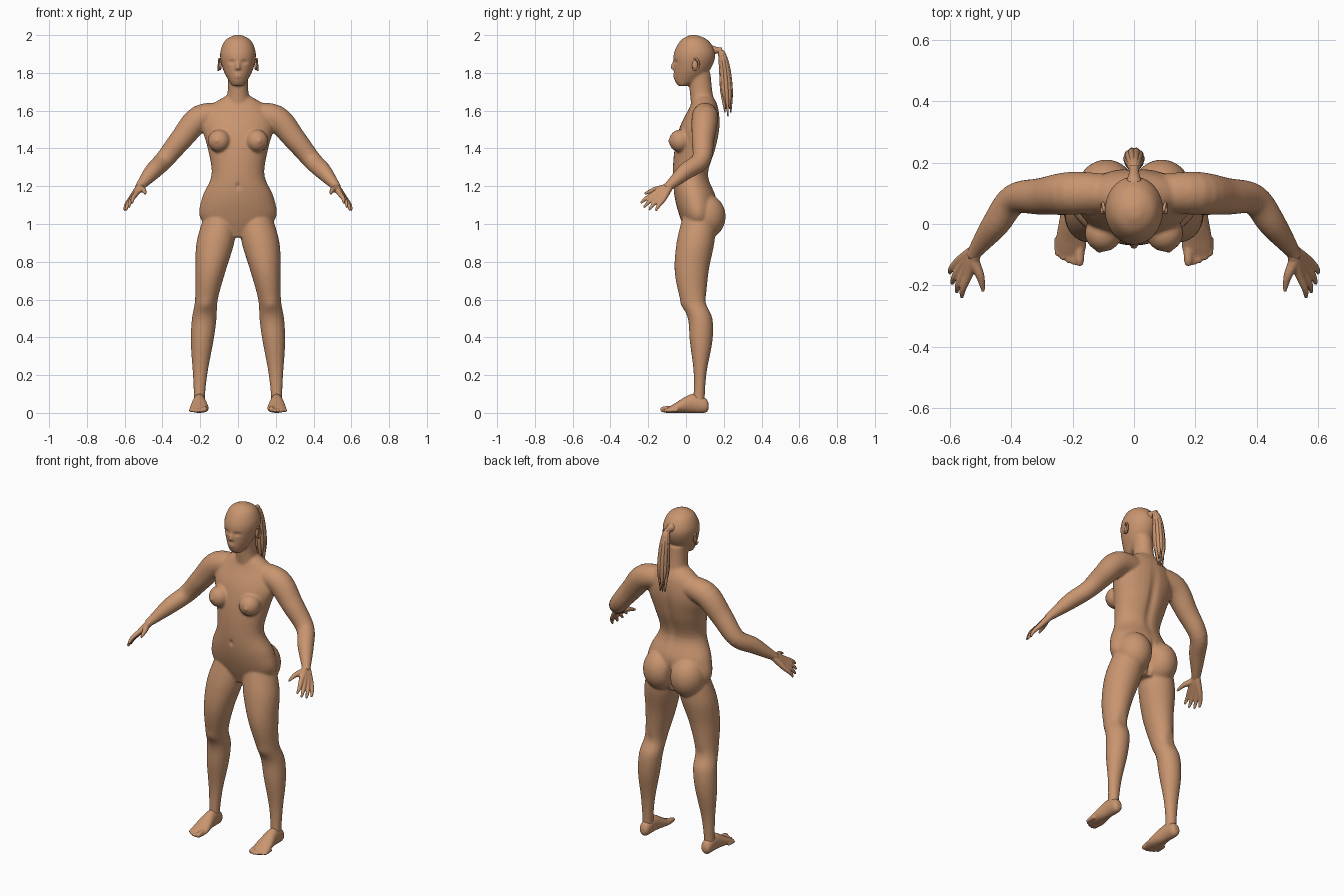
import bpy, bmesh, math
from mathutils import Vector, Matrix

if "Cube" in bpy.data.objects:
    bpy.data.objects.remove(bpy.data.objects["Cube"])

SKIN_COLOR = (0.58, 0.3, 0.16, 1)
skin = bpy.data.materials.new("warm_skin")
skin.use_nodes = True
skin.diffuse_color = SKIN_COLOR
skin.node_tree.nodes["Principled BSDF"].inputs["Base Color"].default_value = SKIN_COLOR

SEGMENTS = 32
STEPS = 5
ANGLES = [math.tau * i / SEGMENTS for i in range(SEGMENTS)]


def smooth_path(points):
    """Catmull-Rom curve through a few control rows."""
    rows = [Vector(p) for p in points]
    rows = [rows[0]] + rows + [rows[-1]]
    path = []
    for before, start, end, after in zip(rows, rows[1:], rows[2:], rows[3:]):
        for step in range(STEPS):
            t = step / STEPS
            leave, arrive = (end - before) / 2, (after - start) / 2
            bend = (end - start) * 3 - leave * 2 - arrive
            curl = (start - end) * 2 + leave + arrive
            path.append(start + leave * t + bend * t * t + curl * t * t * t)
    return path + [rows[-1]]


def bridge(bm, rings):
    """Skin a stack of closed rings and cap both ends."""
    rows = [[bm.verts.new(point) for point in ring] for ring in rings]
    for lower, upper in zip(rows, rows[1:]):
        for i in range(SEGMENTS):
            bm.faces.new((lower[i - 1], lower[i], upper[i], upper[i - 1]))
    bm.faces.new(rows[0][::-1])
    bm.faces.new(rows[-1])


def loft(bm, sections, middle=lambda position: 0, along_y=False):
    """Oval sections of (position, half width, low side, high side)."""
    rings = []
    for position, half, low, high in smooth_path(sections):
        ring = []
        for angle in ANGLES:
            x = middle(position) + half * math.cos(angle)
            other = (low + high) / 2 + math.sin(angle) * (high - low) / 2
            ring.append((x, position, other) if along_y else (x, other, position))
        rings.append(ring)
    bridge(bm, rings)


def tube(bm, points, radii, side=1):
    """Round limb through the points, with a radius at each."""
    path = smooth_path([(x * side, y, z, r) for (x, y, z), r in zip(points, radii)])
    rings = []
    for i, row in enumerate(path):
        ahead, behind = path[min(i + 1, len(path) - 1)], path[max(i - 1, 0)]
        direction = (ahead - behind).to_3d().normalized()
        u = direction.cross(Vector((0, 1, 0.3))).normalized()
        v = direction.cross(u)
        rings.append([row.to_3d() + row.w * (u * math.cos(a) + v * math.sin(a)) for a in ANGLES])
    bridge(bm, rings)


def ball(bm, center, radii):
    matrix = Matrix.Translation(center) @ Matrix.Diagonal((*radii, 1))
    bmesh.ops.create_uvsphere(bm, u_segments=SEGMENTS, v_segments=16, radius=1, matrix=matrix)


def finish(bm, name, voxel=None):
    """Make the object; with a voxel size, fuse its volumes into one skin."""
    bmesh.ops.recalc_face_normals(bm, faces=bm.faces)
    mesh = bpy.data.meshes.new(name)
    bm.to_mesh(mesh)
    bm.free()
    ob = bpy.data.objects.new(name, mesh)
    bpy.context.collection.objects.link(ob)
    if voxel:
        fuse = ob.modifiers.new("fuse", "REMESH")
        fuse.mode, fuse.voxel_size = "VOXEL", voxel
        soften = ob.modifiers.new("soften", "SMOOTH")
        soften.factor, soften.iterations = 0.5, 5
        depsgraph = bpy.context.evaluated_depsgraph_get()
        ob.data = bpy.data.meshes.new_from_object(ob.evaluated_get(depsgraph))
        ob.modifiers.clear()
        bpy.data.meshes.remove(mesh)
    ob.data.materials.clear()
    ob.data.materials.append(skin)
    ob.data.polygons.foreach_set("use_smooth", [True] * len(ob.data.polygons))
    return ob


def press(ob, facing, x, z, width, height, push):
    """Push a soft dent or bump along y into the front (-1) or back (1)."""
    normals = [v.normal.y * facing for v in ob.data.vertices]
    for vertex, normal in zip(ob.data.vertices, normals):
        spread = ((vertex.co.x - x) / width) ** 2 + ((vertex.co.z - z) / height) ** 2
        if normal > 0 and spread < 6:
            vertex.co.y += facing * push * min(1, normal * 2) * math.exp(-spread)


def leg_middle(z):
    return 0.205 - 0.105 * z * z


def foot_middle(y):
    return 0.205


# Torso, neck and head
body = bmesh.new()
loft(body, [(.93, .1, .01, .12), (1.03, .2, -.03, .16), (1.14, .19, -.06, .16), (1.26, .14, -.07, .12),
            (1.4, .16, -.06, .16), (1.52, .19, -.03, .18), (1.62, .15, .02, .17), (1.68, .06, .04, .14)])
loft(body, [(1.6, .08, .03, .16), (1.7, .055, .02, .14), (1.8, .055, .01, .13)])
loft(body, [(1.73, .03, -.04, 0), (1.76, .05, -.06, .07), (1.82, .08, -.065, .13),
            (1.9, .095, -.065, .155), (1.97, .07, -.03, .12), (2, .02, .02, .06)])

# Nose and lips
tube(body, [(0, -.05, 1.88), (0, -.07, 1.84), (0, -.07, 1.82)], [.008, .01, .014])
for z in (1.78, 1.79):
    ball(body, (0, -.06, z), (.02, .01, .006))

for side in (1, -1):
    # Chest and hips
    ball(body, (.1 * side, -.03, 1.44), (.06, .06, .06))
    ball(body, (.09 * side, .1, 1.04), (.1, .11, .12))
    # Arm from collar to wrist
    tube(body, [(.06, .1, 1.58), (.2, .1, 1.56), (.3, .09, 1.45), (.39, .08, 1.34),
                (.45, 0, 1.28), (.51, -.08, 1.21), (.53, -.11, 1.19)],
         [.06, .07, .06, .05, .045, .027, .02], side)
    # Leg from hip to ankle
    loft(body, [(1.03, .09, -.02, .16), (.9, .1, -.05, .15), (.75, .08, -.06, .12), (.6, .06, -.03, .11),
                (.5, .065, .01, .14), (.38, .06, .02, .14), (.22, .04, .04, .11), (.1, .03, .04, .1),
                (.04, .03, .03, .1)], lambda z, side=side: side * leg_middle(z))
body = finish(body, "body", .007)

# Soft surface detail: navel, spine, cleft, eyes, chest tips and knees
FRONT, BACK = -1, 1
press(body, FRONT, 0, 1.2, .01, .015, -.01)
press(body, BACK, 0, 1.38, .025, .16, -.012)
press(body, BACK, 0, 1.02, .012, .07, -.03)
for side in (1, -1):
    press(body, FRONT, side * .033, 1.857, .017, .01, -.011)
    press(body, FRONT, side * .033, 1.855, .01, .005, .004)
    press(body, FRONT, side * .115, 1.44, .01, .01, .006)
    press(body, BACK, side * leg_middle(.58), .58, .03, .05, -.008)
    press(body, FRONT, side * leg_middle(.57), .57, .03, .03, .006)

for side, label in ((1, "left"), (-1, "right")):
    # Hand: palm, four fingers and thumb
    hand = bmesh.new()
    wrist = Vector((.51, -.08, 1.21))
    first_knuckle, last_knuckle = Vector((.54, -.17, 1.16)), Vector((.57, -.12, 1.13))
    first_tip, last_tip = Vector((.56, -.24, 1.11)), Vector((.6, -.16, 1.07))
    for finger in range(4):
        knuckle = first_knuckle.lerp(last_knuckle, finger / 3)
        tip = first_tip.lerp(last_tip, finger / 3)
        tip += (tip - knuckle) * math.sin(math.pi * finger / 3) / 5
        bend = knuckle.lerp(tip, .6) + Vector((.005, 0, .005))
        tube(hand, [wrist, wrist.lerp(knuckle, .5), knuckle, bend, tip], [.02, .018, .014, .011, .006], side)
    tube(hand, [wrist, (.52, -.12, 1.19), (.5, -.17, 1.18), (.49, -.22, 1.16)], [.018, .019, .014, .006], side)
    finish(hand, label + "_hand", .004)

    # Foot: heel, arch and five toes
    foot = bmesh.new()
    loft(foot, [(.12, .015, .02, .05), (.1, .03, 0, .08), (.03, .035, 0, .1), (-.06, .05, 0, .05),
                (-.11, .04, 0, .02)], foot_middle, along_y=True)
    for toe in range(5):
        x = .177 + .018 * toe
        radius = .01 if toe else .015
        end = -.135 + .002 * toe * toe
        tube(foot, [(x, end + .06, radius * 1.5), (x, end + .02, radius * 1.3), (x, end, radius)],
             [radius, radius, radius * .7])
    if side < 0:
        bmesh.ops.scale(foot, vec=(-1, 1, 1), verts=foot.verts)
    finish(foot, label + "_foot", .0045)

    # Ear: curled rim around a thin shell
    ear = bmesh.new()
    turns = [k / 2 for k in range(-1, 9)]
    tube(ear, [(.098 + .006 * math.sin(a / 2), .05 + .018 * math.sin(a), 1.845 + .03 * math.cos(a))
               for a in turns], [.005] * len(turns), side)
    ball(ear, (.094 * side, .047, 1.84), (.008, .015, .026))
    finish(ear, label + "_ear")

# Ponytail: tie and a ring of hanging strands around a core
tail = bmesh.new()
tube(tail, [(0, .13, 1.92), (0, .16, 1.92), (0, .19, 1.92)], [.03, .018, .014])
STRANDS = 10
for strand in range(STRANDS + 1):
    angle = math.tau * strand / STRANDS
    reach = .016 if strand < STRANDS else 0
    offset = Vector((math.cos(angle), math.sin(angle), 0)) * reach
    tip_height = 1.57 + .02 * (strand * 7 % 5)
    spine = [(0, .17, 1.925), (0, .19, 1.9), (0, .205, 1.82), (0, .215, 1.7), (0, .222, tip_height)]
    spread = [.3, .7, 1.2, 1.4, 1]
    tube(tail, [Vector(p) + offset * s for p, s in zip(spine, spread)], [.008, .01, .012, .012, .003])
finish(tail, "ponytail")
